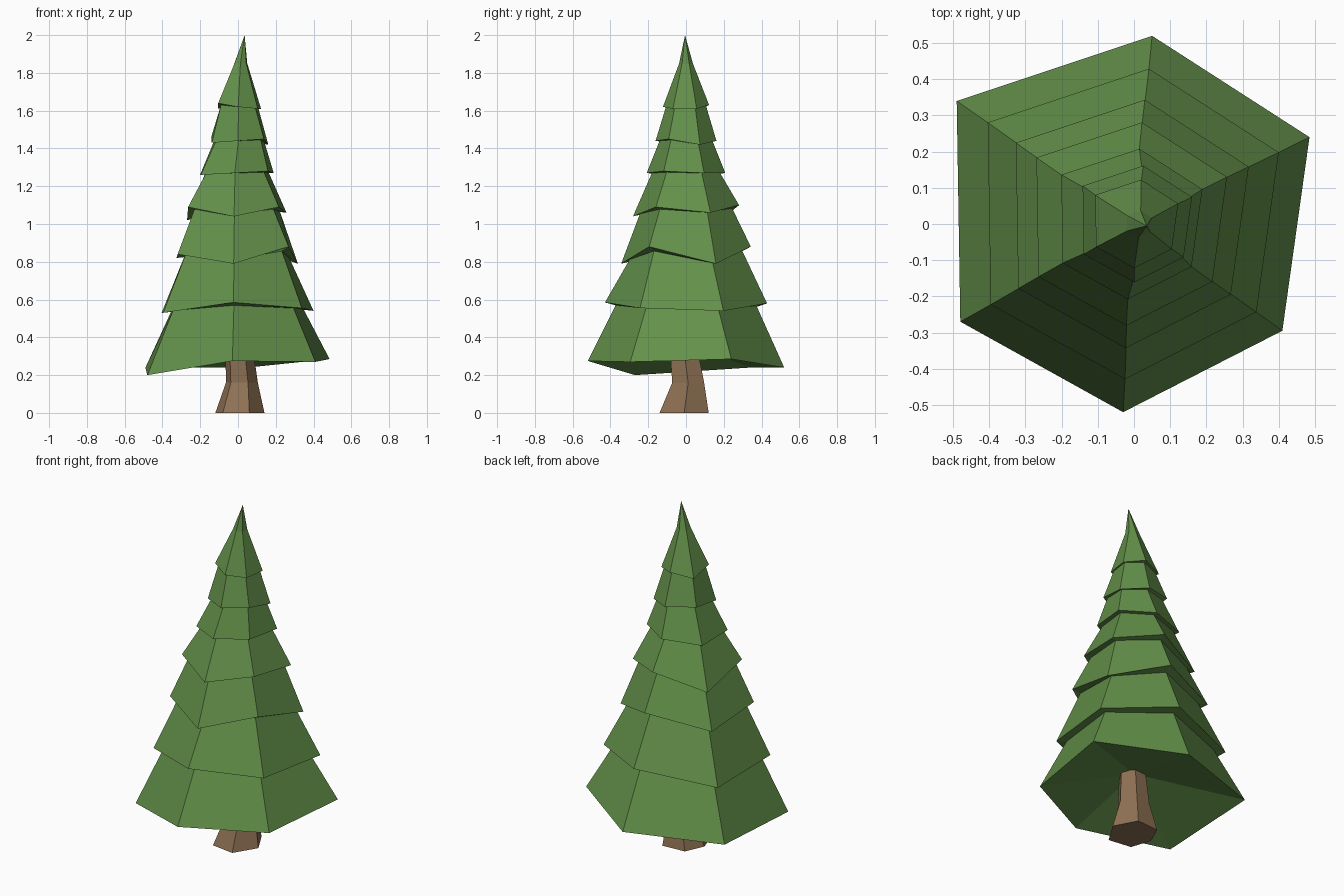
import bpy, bmesh

if "Cube" in bpy.data.objects:
    bpy.data.objects.remove(bpy.data.objects["Cube"])


def material(name, rgb):
    m = bpy.data.materials.new(name)
    m.diffuse_color = (*rgb, 1.0)
    m.use_nodes = True
    m.node_tree.nodes["Principled BSDF"].inputs["Base Color"].default_value = m.diffuse_color
    return m


def loft(name, rings, mat):
    """Skin a stack of equal-sided rings; a one-point ring closes to a tip."""
    bm = bmesh.new()
    loops = [[bm.verts.new(p) for p in ring] for ring in rings]
    n = max(len(r) for r in loops)
    for lo, hi in zip(loops, loops[1:]):
        for i in range(n):
            j = (i + 1) % n
            if len(lo) == 1:
                bm.faces.new((lo[0], hi[j], hi[i]))
            elif len(hi) == 1:
                bm.faces.new((lo[i], lo[j], hi[0]))
            else:
                bm.faces.new((lo[i], lo[j], hi[j], hi[i]))
    for end in (loops[0], loops[-1]):
        if len(end) > 1:
            bm.faces.new(end)
    bmesh.ops.recalc_face_normals(bm, faces=bm.faces)
    me = bpy.data.meshes.new(name)
    bm.to_mesh(me)
    bm.free()
    me.materials.append(mat)
    ob = bpy.data.objects.new(name, me)
    bpy.context.collection.objects.link(ob)
    return ob


green = material("needle green", (0.125, 0.28, 0.068))
brown = material("bark brown", (0.27, 0.165, 0.088))

# Foliage: one uneven hexagon, scaled for each tier, with ragged rim heights
spokes = [(-0.03, -0.52), (0.41, -0.295), (0.485, 0.24),
          (0.05, 0.52), (-0.49, 0.34), (-0.48, -0.27)]
tiers = [  # scale, x shift, rim heights per spoke
    (1.00, 0.000, (0.275, 0.27, 0.285, 0.24, 0.24, 0.20)),
    (0.825, 0.000, (0.585, 0.555, 0.54, 0.58, 0.53, 0.53)),
    (0.66, -0.003, (0.79, 0.88, 0.79, 0.88, 0.82, 0.84)),
    (0.54, -0.005, (1.04, 1.09, 1.06, 1.10, 1.02, 1.09)),
    (0.40, -0.005, (1.27, 1.28, 1.27, 1.27, 1.26, 1.26)),
    (0.31, 0.010, (1.44, 1.45, 1.42, 1.44, 1.46, 1.43)),
    (0.235, 0.008, (1.62, 1.61, 1.61, 1.63, 1.61, 1.64)),
]


def ring(scale, dx, heights):
    return [(x * scale + dx, y * scale, z) for (x, y), z in zip(spokes, heights)]


rings = [[(0, 0, 0.37)]]                        # hollowed underside
for k, (s, dx, zs) in enumerate(tiers):
    if k:                                       # tucked-in ring under the rim
        mean = sum(zs) / 6
        rings.append(ring(s * 0.87, dx, [0.5 * (z + mean) for z in zs]))
    rings.append(ring(s, dx, zs))
rings.append(ring(0.07, 0.015, [1.85] * 6))     # slender leader
rings.append([(0.035, -0.005, 2.0)])
loft("foliage", rings, green)

# Trunk: flared foot, slightly leaning
foot = [(-0.08, -0.12), (0.06, -0.14), (0.14, -0.01),
        (0.07, 0.12), (-0.07, 0.11), (-0.12, 0.0)]
levels = [(0, 1.0, 0, 0), (0.16, 0.65, 0.014, 0.018), (0.38, 0.54, -0.002, -0.012)]
loft("trunk", [[(x * s + dx, y * s + dy, z) for x, y in foot]
               for z, s, dx, dy in levels], brown)
